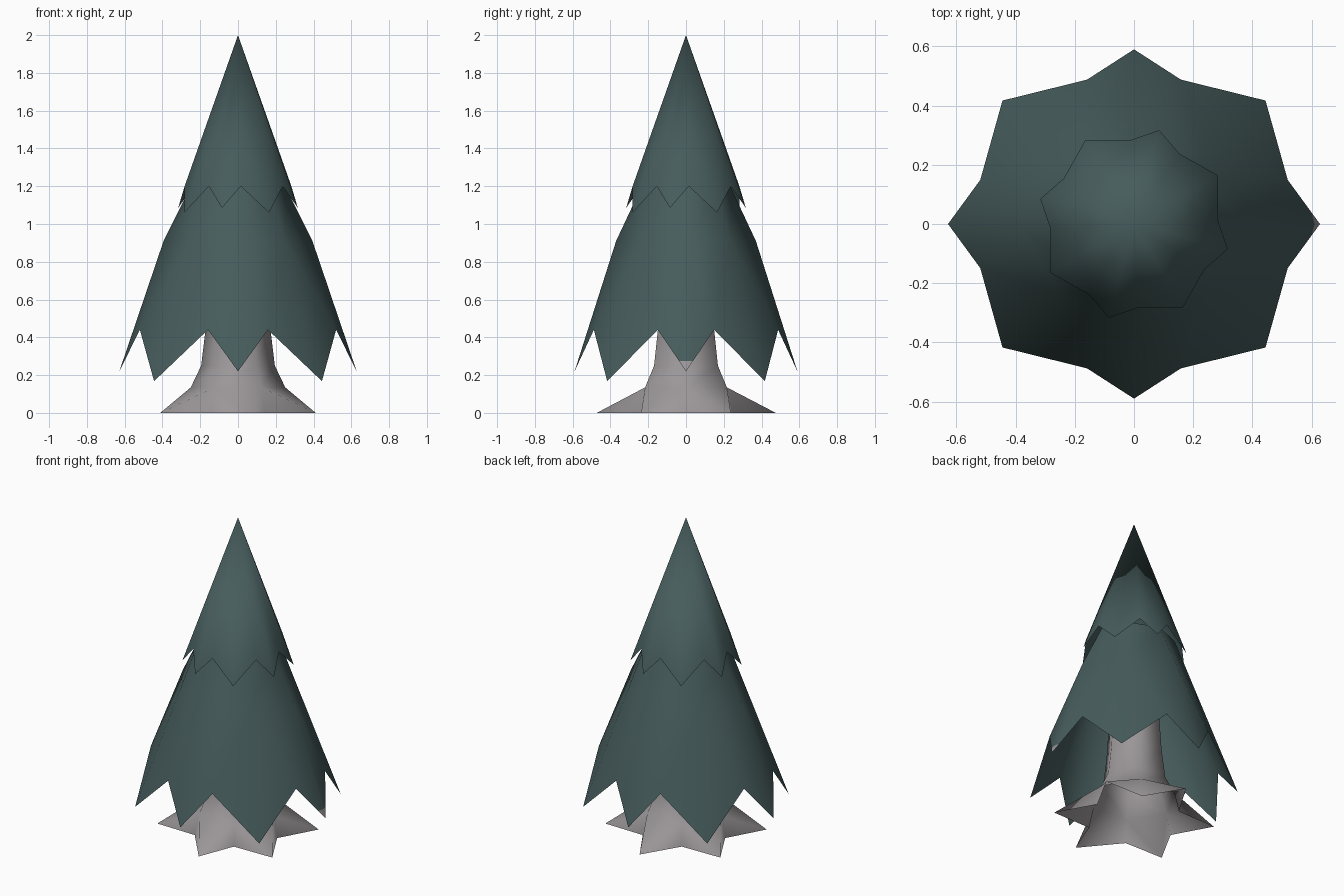
import bpy, bmesh
from math import cos, sin, radians

if "Cube" in bpy.data.objects:
    bpy.data.objects.remove(bpy.data.objects["Cube"])


def material(name, r, g, b):
    m = bpy.data.materials.new(name)
    m.diffuse_color = (r, g, b, 1)
    m.use_nodes = True
    m.node_tree.nodes["Principled BSDF"].inputs["Base Color"].default_value = m.diffuse_color
    return m


teal = material("dark teal foliage", 0.063, 0.108, 0.108)
grey = material("grey bark", 0.33, 0.31, 0.32)


def polar(r, deg, z, sx=1.0):
    return (r * cos(radians(deg)) * sx, r * sin(radians(deg)), z)


def finish(bm, name, mats):
    for f in bm.faces:
        f.smooth = True
    me = bpy.data.meshes.new(name)
    bm.to_mesh(me)
    bm.free()
    for m in mats:
        me.materials.append(m)
    ob = bpy.data.objects.new(name, me)
    bpy.context.collection.objects.link(ob)
    return ob


def bridge(bm, low, up):
    n = len(low)
    for i in range(n):
        j = (i + 1) % n
        bm.faces.new((low[i], low[j], up[j], up[i]))


def zigzag(bm, valley_r, valley_z, half, turn, tip_r, tip_z, sx=1.0):
    """Eight tips with a notch between each pair; tip_z alternates."""
    tips = [bm.verts.new(polar(tip_r, turn + i * 45, tip_z[i % 2], sx)) for i in range(8)]
    notch = [bm.verts.new(polar(valley_r, turn + q * 90 + a, valley_z, sx))
             for q in range(4) for a in (half, 90 - half)]
    return tips, notch


# Lower foliage skirt: tips run up as ridges to a squarish eight-sided ring
bm = bmesh.new()
tips, notch = zigzag(bm, 0.51, 0.44, 17, 0, 0.59, (0.22, 0.168), 1.065)
rings = [[bm.verts.new(polar(r[i % 2], i * 45, z, 1.065)) for i in range(8)]
         for r, z in (((0.37, 0.332), 0.91), ((0.234, 0.232), 1.2))]
bridge(bm, *rings)
for i in range(8):
    j = (i + 1) % 8
    bm.faces.new((tips[i], notch[i], rings[0][i]))
    bm.faces.new((notch[i], rings[0][j], rings[0][i]))
    bm.faces.new((notch[i], tips[j], rings[0][j]))
# Grey end on the right-hand tip
ends = [f for f in bm.faces if tips[0] in f.verts]
geom = ends + list({e for f in ends for e in f.edges}) + list({v for f in ends for v in f.verts})
bmesh.ops.bisect_plane(bm, geom=geom, plane_co=(0, 0, 0.275), plane_no=(0, 0, 1))
for f in bm.faces:
    if f.calc_center_median().x > 0.5 and max(v.co.z for v in f.verts) < 0.28:
        f.material_index = 1
finish(bm, "lower_foliage", (teal, grey))

# Upper foliage cone, turned a little
bm = bmesh.new()
tips, notch = zigzag(bm, 0.283, 1.2, 18, -15, 0.328, (1.085, 1.06))
top = bm.verts.new((0, 0, 2))
for i in range(8):
    bm.faces.new((tips[i], notch[i], top))
    bm.faces.new((notch[i], tips[(i + 1) % 8], top))
finish(bm, "upper_foliage", (teal,))

# Six-sided trunk flaring into a star of roots
bm = bmesh.new()
hexes = [[bm.verts.new(polar(r, 60 * i, z)) for i in range(6)]
         for r, z in ((0.25, 0.135), (0.195, 0.25), (0.172, 0.44), (0.155, 0.7))]
for low, up in zip(hexes, hexes[1:]):
    bridge(bm, low, up)
valleys = [bm.verts.new(polar(0.28, 60 * i, 0)) for i in range(6)]
for i in range(6):
    j = (i + 1) % 6
    # The front root leans slightly to the right
    root = bm.verts.new(polar(0.475, 60 * i + (36 if i == 4 else 30), 0))
    bm.faces.new((root, hexes[0][j], hexes[0][i]))
    bm.faces.new((valleys[i], root, hexes[0][i]))
    bm.faces.new((root, valleys[j], hexes[0][j]))
finish(bm, "trunk", (grey,))
